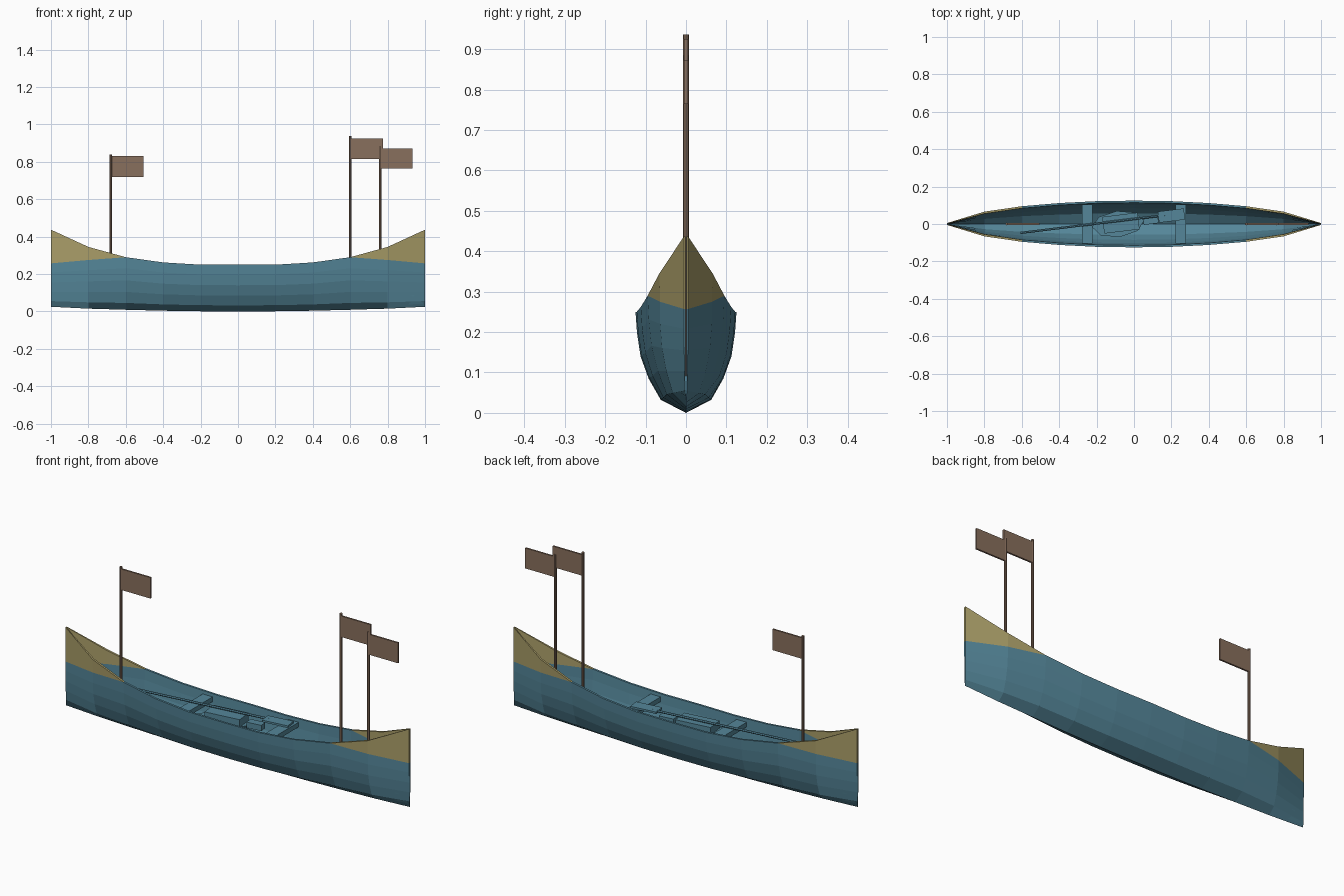
import bpy, bmesh, math
from mathutils import Matrix

if "Cube" in bpy.data.objects:
    bpy.data.objects.remove(bpy.data.objects["Cube"])


def material(name, color):
    m = bpy.data.materials.new(name)
    m.diffuse_color = (*color, 1)
    m.use_nodes = True
    m.node_tree.nodes["Principled BSDF"].inputs["Base Color"].default_value = m.diffuse_color
    return m


BLUE = material("blue_paint", (0.09, 0.24, 0.32))
TAN = material("tan_trim", (0.40, 0.34, 0.14))
BROWN = material("brown_wood", (0.25, 0.16, 0.11))


def finish(bm, name, *mats):
    bmesh.ops.recalc_face_normals(bm, faces=bm.faces)
    me = bpy.data.meshes.new(name)
    bm.to_mesh(me)
    bm.free()
    for m in mats:
        me.materials.append(m)
    ob = bpy.data.objects.new(name, me)
    bpy.context.collection.objects.link(ob)
    return ob


def box(name, loc, size, mat, angle=0):
    bm = bmesh.new()
    bmesh.ops.create_cube(bm, size=1, matrix=Matrix.Translation(loc)
                          @ Matrix.Rotation(angle, 4, 'Z')
                          @ Matrix.Diagonal((*size, 1)))
    return finish(bm, name, mat)


def rod(name, loc, radius, length, mat, sides=8, rot=Matrix()):
    bm = bmesh.new()
    bmesh.ops.create_cone(bm, cap_ends=True, segments=sides, radius1=radius,
                          radius2=radius, depth=length,
                          matrix=Matrix.Translation(loc) @ rot)
    return finish(bm, name, mat)


# Hull: stations of (x, half beam, rim height, paint line height, keel height)
half = [(0, .125, .25, .25, 0), (.2, .122, .25, .25, .001), (.4, .112, .262, .262, .004),
        (.6, .095, .29, .29, .009), (.8, .066, .345, .275, .015), (1, .005, .437, .257, .025)]
stations = [(-x, *r) for x, *r in half[:0:-1]] + half
section = [(.5, .13), (.74, .34), (.9, .56), (.97, .79)]   # width, height fractions


def side(w, rim, paint, keel):
    line = w if paint == rim else w * .97
    pts = [(w, rim), (line, paint)]
    return pts + [(w * g, keel + f * (paint - keel)) for g, f in reversed(section)]


def ring(w, rim, paint, keel):
    out = side(w, rim, paint, keel)
    inn = side(max(w - .011, .001), rim, paint, keel + .015)
    shell = lambda s, k: s + [(0, k)] + [(-y, z) for y, z in reversed(s)]
    return shell(out, keel) + shell(inn, keel + .015)[::-1]


bm = bmesh.new()
rings = [[bm.verts.new((x, y, z)) for y, z in ring(*r)] for x, *r in stations]
n = len(rings[0])
h = n // 2
trim_rows = {0, h - 2, h - 1, h, n - 2, n - 1}
for i in range(len(rings) - 1):
    a, b = rings[i], rings[i + 1]
    is_end = max(abs(stations[i][0]), abs(stations[i + 1][0])) > .7
    for j in range(n):
        k = (j + 1) % n
        f = bm.faces.new((a[j], a[k], b[k], b[j]))
        f.material_index = int(is_end and j in trim_rows)
# Close the two stems
for r in (rings[0], rings[-1]):
    for j in range(h - 1):
        f = bm.faces.new((r[j], r[j + 1], r[n - 2 - j], r[n - 1 - j]))
        f.material_index = int(j in (0, h - 2))
bmesh.ops.remove_doubles(bm, verts=bm.verts, dist=1e-5)
bmesh.ops.dissolve_degenerate(bm, edges=bm.edges, dist=1e-6)
finish(bm, "hull", BLUE, TAN)

# Thwarts across the hull
for name, x in (("rear_thwart", -.25), ("front_thwart", .25)):
    box(name, (x, 0, .225), (.058, .21, .025), BLUE)

# Paddle resting on the thwarts
tilt = math.radians(7)
lay = Matrix.Rotation(tilt, 4, 'Z') @ Matrix.Rotation(math.pi / 2, 4, 'Y')
rod("paddle_shaft", (-.22, .0, .243), .006, .78, BLUE, 6, lay)
box("paddle_blade", (.2, .045, .243), (.14, .06, .01), BLUE, tilt)

# Low-poly pack amidships with a flat lid and side pouch
bm = bmesh.new()
bmesh.ops.create_cone(bm, cap_ends=True, segments=8, radius1=.085, radius2=.14, depth=.13,
                      matrix=Matrix.Translation((-.085, 0, .13))
                      @ Matrix.Rotation(tilt, 4, 'Z') @ Matrix.Diagonal((1, .5, 1, 1)))
finish(bm, "pack_body", BLUE)
box("pack_lid", (-.07, .005, .215), (.19, .09, .04), BLUE, tilt)
box("pack_pouch", (.09, .02, .205), (.08, .04, .03), BLUE, tilt)

# Flag poles and flags
for i, (x, top, f0, f1) in enumerate([(-.68, .84, .72, .83), (.6, .937, .815, .925),
                                      (.76, .885, .765, .872)], 1):
    rod(f"flag_pole_{i}", (x, 0, (top + .05) / 2), .007, top - .05, BROWN)
    box(f"flag_{i}", (x + .087, 0, (f0 + f1) / 2), (.174, .009, f1 - f0), BROWN)
